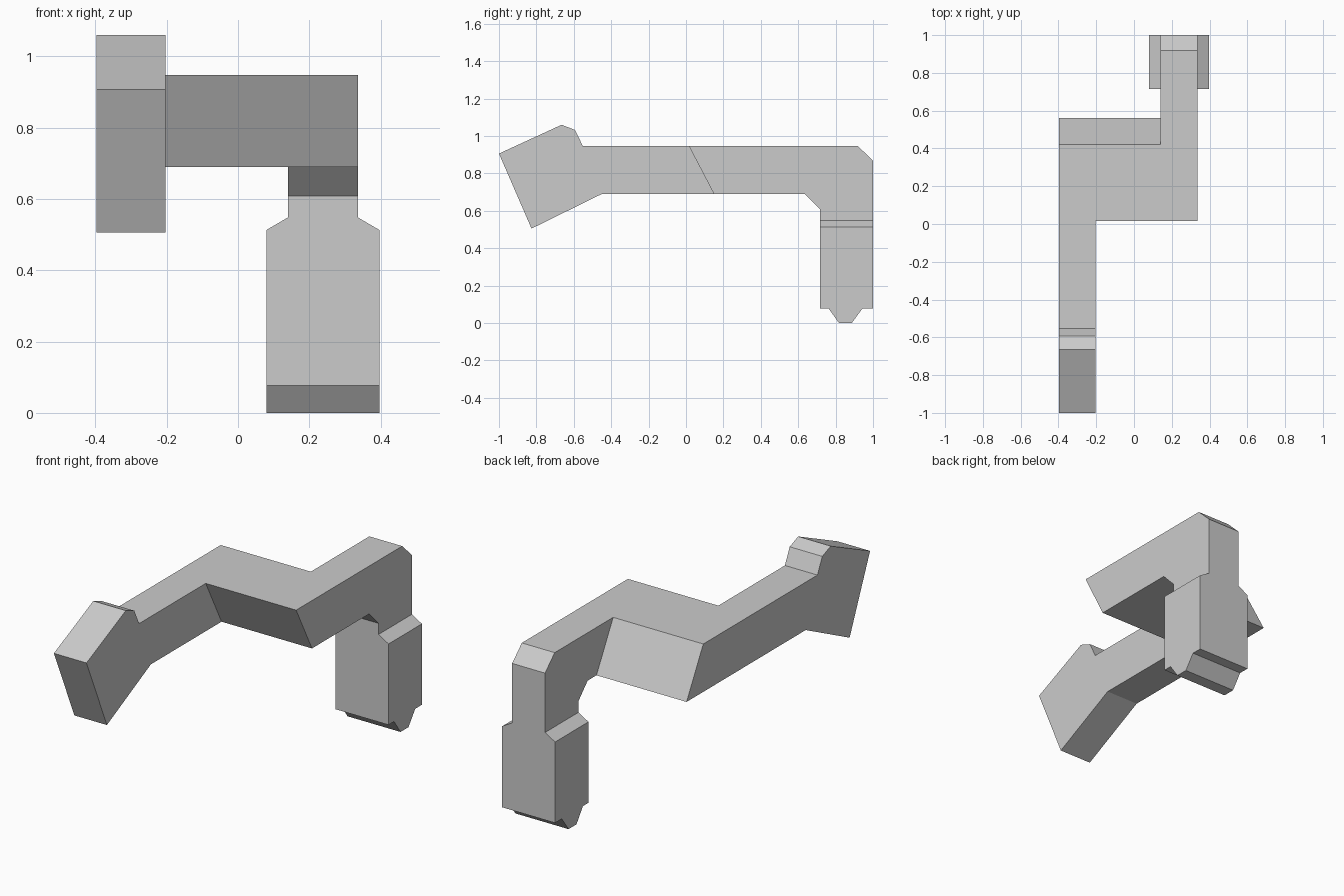
import bpy, bmesh, math

if "Cube" in bpy.data.objects:
    bpy.data.objects.remove(bpy.data.objects["Cube"])


def prism(name, profile, axis, lo, hi):
    """Extrude a closed 2D profile: axis X takes (y, z), axis Y takes (x, z)."""
    def place(p, t):
        return (t, p[0], p[1]) if axis == 'X' else (p[0], t, p[1])
    bm = bmesh.new()
    a = [bm.verts.new(place(p, lo)) for p in profile]
    b = [bm.verts.new(place(p, hi)) for p in profile]
    bm.faces.new(a)
    bm.faces.new(b[::-1])
    n = len(profile)
    for i in range(n):
        j = (i + 1) % n
        bm.faces.new((a[i], b[i], b[j], a[j]))
    bmesh.ops.recalc_face_normals(bm, faces=bm.faces)
    mesh = bpy.data.meshes.new(name)
    bm.to_mesh(mesh)
    bm.free()
    ob = bpy.data.objects.new(name, mesh)
    bpy.context.collection.objects.link(ob)
    return ob


TOP, BOT = 0.947, 0.689

# Front arm with its tilted head
front_arm = prism("cranked_arm", [
    (-1, 0.906), (-0.665, 1.06), (-0.593, 1.032), (-0.552, TOP), (0.42, TOP),
    (0.562, BOT), (-0.452, BOT), (-0.826, 0.505)], 'X', -0.397, -0.203)

# Slanted crossbar
crossbar = prism("crossbar", [
    (0.015, TOP), (0.42, TOP), (0.562, BOT), (0.15, BOT)], 'X', -0.3, 0.24)

# Rear arm turning down into the leg
rear_arm = prism("rear_arm", [
    (0.015, TOP), (0.918, TOP), (1, 0.868), (1, 0.3), (0.716, 0.3),
    (0.716, 0.608), (0.637, BOT), (0.15, BOT)], 'X', 0.14, 0.336)

# Wide foot block with sloped shoulders
foot = prism("foot", [
    (0.08, 0.077), (0.08, 0.513), (0.14, 0.548), (0.336, 0.548),
    (0.396, 0.513), (0.396, 0.077)], 'Y', 0.716, 1)

# Tapered ridge under the foot
ridge = prism("foot_ridge", [
    (0.763, 0.077), (0.763, 0.12), (0.943, 0.12), (0.943, 0.077),
    (0.886, 0), (0.818, 0)], 'X', 0.08, 0.396)

# Fuse the parts into one solid
bpy.context.view_layer.objects.active = front_arm
for part in (crossbar, rear_arm, foot, ridge):
    mod = front_arm.modifiers.new("union", 'BOOLEAN')
    mod.operation = 'UNION'
    mod.solver = 'EXACT'
    mod.object = part
    bpy.ops.object.modifier_apply(modifier=mod.name)
    bpy.data.objects.remove(part)

# Merge leftover coplanar seams
bm = bmesh.new()
bm.from_mesh(front_arm.data)
bmesh.ops.remove_doubles(bm, verts=bm.verts, dist=1e-5)
bmesh.ops.dissolve_limit(bm, angle_limit=math.radians(1), verts=bm.verts, edges=bm.edges)
bm.to_mesh(front_arm.data)
bm.free()
